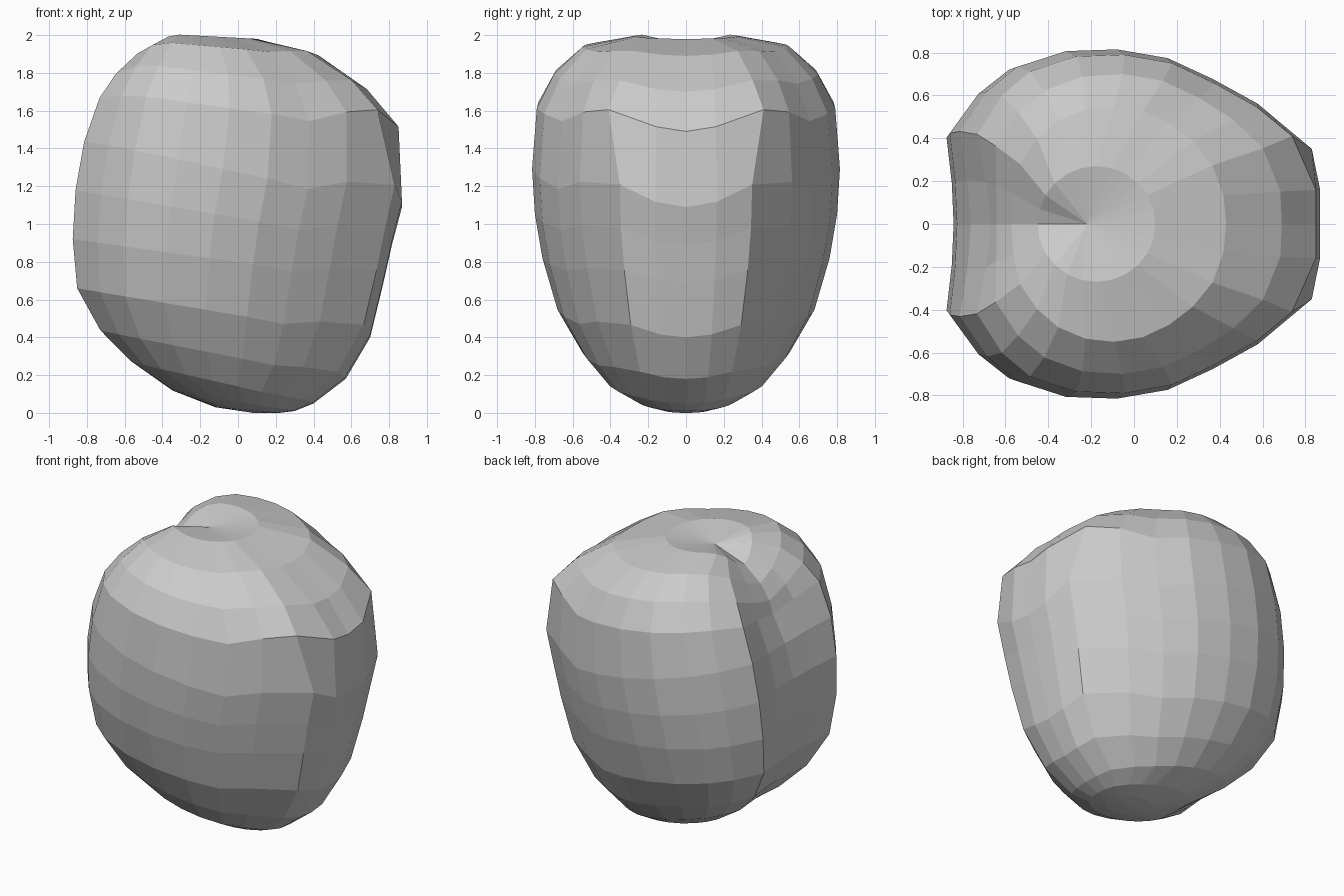
import bpy, bmesh, math

if "Cube" in bpy.data.objects:
    bpy.data.objects.remove(bpy.data.objects["Cube"])

# half outline of a full-width cross-section, right (+x) to left (-x)
HALF = [(1, 0), (1, .2), (.955, .43), (.655, .69), (.41, .83), (.16, .95),
        (-.12, 1), (-.4, .99), (-.67, .9), (-.84, .76), (-1, .53), (-.97, .25), (-.96, 0)]
# lift along the edge of the right-hand flat panel
LIFT = {1: .025, 2: .1, 3: .065, 4: -.01}
# strength of the left valley on the last outline points
VALLEY = {9: .1, 10: .35, 11: .75, 12: 1}

# rings: z left, z right, x left, x right, half depth, x dent, z drop, squareness, lift, pinch
RINGS = [
    (2.01, 1.98, -.45, .10, .27, 0, .14, 0, 0, 0),
    (1.98, 1.89, -.58, .43, .55, 0, .21, .3, .2, .2),
    (1.87, 1.70, -.68, .69, .70, .02, .20, .7, .5, .6),
    (1.71, 1.49, -.75, .85, .79, .05, .12, 1, 1, 1),
    (1.45, 1.09, -.825, .868, .815, .03, .04, 1, 1.1, 0),
    (1.18, .89, -.86, .815, .80, 0, 0, 1, .8, 0),
    (.92, .69, -.875, .77, .76, 0, 0, 1, .6, 0),
    (.66, .40, -.855, .70, .68, .01, 0, 1, .6, 0),
    (.44, .18, -.76, .57, .55, .04, 0, .8, .3, 0),
    (.28, .05, -.62, .40, .42, .06, 0, .5, .1, 0),
    (.12, .01, -.38, .30, .26, .03, 0, .2, 0, 0),
    (.03, .00, -.12, .22, .12, 0, 0, 0, 0, 0),
]


def ring_points(zl, zr, xl, xr, depth, dent, drop, square, lift, pinch):
    n = len(HALF) - 1
    half = []
    for i, (u, v) in enumerate(HALF):
        a = math.pi * i / n
        u = u * square + math.cos(a) * (1 - square)
        v = v * square + math.sin(a) * (1 - square)
        if i == 2:
            u, v = u - .095 * pinch, v + .09 * pinch
        t = (u + 1) / 2
        g = VALLEY.get(i, 0)
        x = xl + (xr - xl) * t + dent * g
        z = zl + (zr - zl) * t + LIFT.get(i, 0) * lift - drop * g
        half.append((x, v * depth, z))
    # mirror across y
    return half + [(x, -y, z) for x, y, z in half[-2:0:-1]]


# boulder body
bm = bmesh.new()
rings = [[bm.verts.new(p) for p in ring_points(*r)] for r in RINGS]
top = bm.verts.new((-.22, 0, 1.95))
bottom = bm.verts.new((.08, 0, 0))
count = len(rings[0])
for i in range(count):
    j = (i + 1) % count
    bm.faces.new((top, rings[0][i], rings[0][j]))
    bm.faces.new((bottom, rings[-1][j], rings[-1][i]))
    for a, b in zip(rings, rings[1:]):
        bm.faces.new((a[i], b[i], b[j], a[j]))
bmesh.ops.recalc_face_normals(bm, faces=bm.faces)
mesh = bpy.data.meshes.new("boulder")
bm.to_mesh(mesh)
bm.free()
bpy.context.collection.objects.link(bpy.data.objects.new("boulder", mesh))
